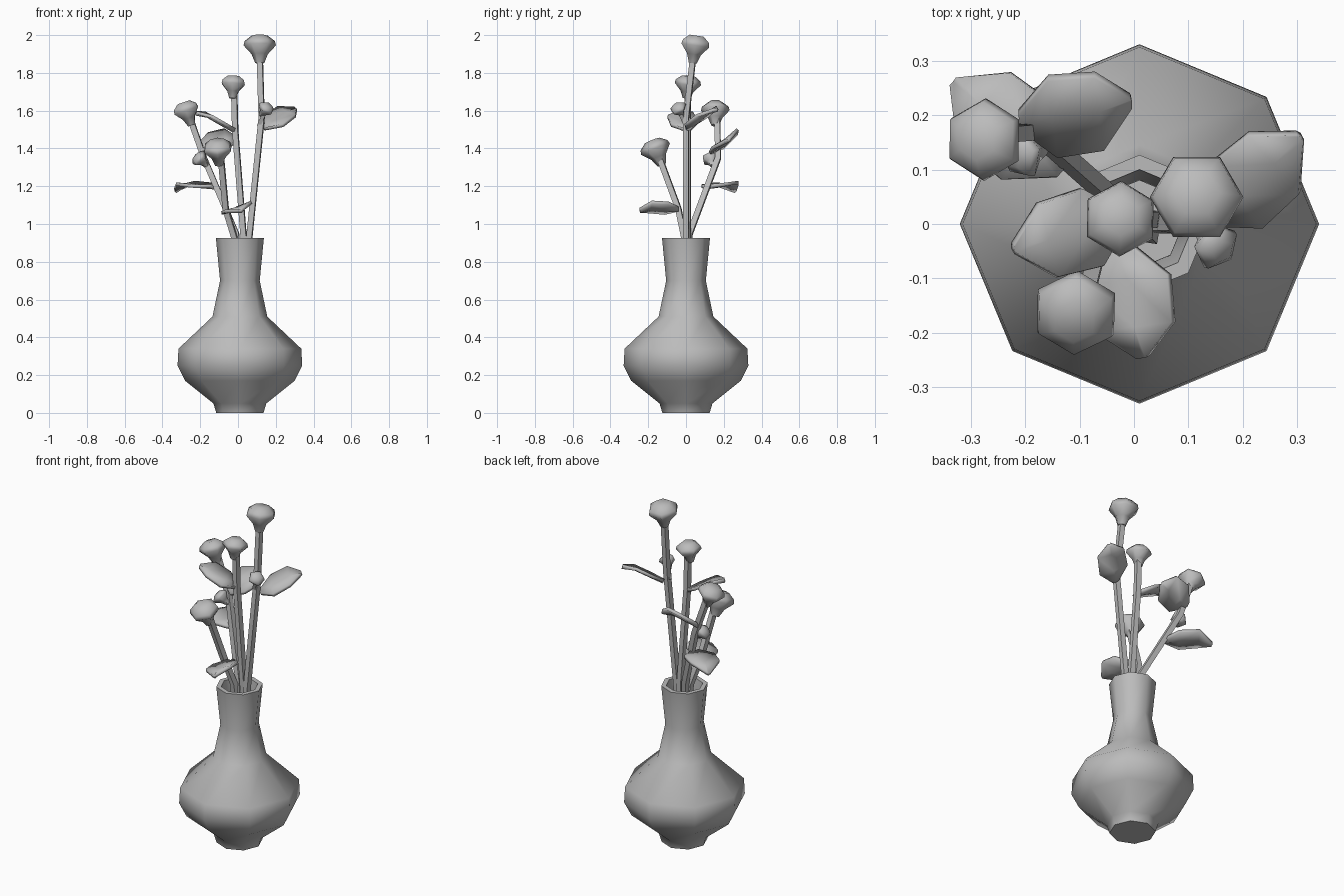
import bpy, bmesh, math
from mathutils import Vector

cube = bpy.data.objects.get("Cube")
if cube:
    bpy.data.objects.remove(cube)

grey = bpy.data.materials.new("plain_grey")
grey.use_nodes = True
grey.diffuse_color = (0.5, 0.5, 0.5, 1)
grey.node_tree.nodes["Principled BSDF"].inputs["Base Color"].default_value = (0.5, 0.5, 0.5, 1)


def finish(name, bm, angle=50):
    bmesh.ops.recalc_face_normals(bm, faces=bm.faces)
    mesh = bpy.data.meshes.new(name)
    bm.to_mesh(mesh)
    bm.free()
    mesh.materials.append(grey)
    mesh.shade_smooth()
    mesh.set_sharp_from_angle(angle=math.radians(angle))
    obj = bpy.data.objects.new(name, mesh)
    bpy.context.collection.objects.link(obj)
    return obj


def loft(name, rings, sides, turn=0.0, angle=50):
    """Skin rings given as (centre, axis, radius), capped at both ends."""
    bm = bmesh.new()
    loops = []
    for centre, axis, radius in rings:
        axis = Vector(axis).normalized()
        u = (Vector((1, 0, 0)) - axis * axis.x).normalized()
        v = axis.cross(u)
        angles = [turn + math.tau * i / sides for i in range(sides)]
        loops.append([bm.verts.new(Vector(centre) + (u * math.cos(a) + v * math.sin(a)) * radius)
                      for a in angles])
    for a, b in zip(loops, loops[1:]):
        for i in range(sides):
            j = (i + 1) % sides
            bm.faces.new((a[i], a[j], b[j], b[i]))
    bm.faces.new(loops[0])
    bm.faces.new(loops[-1])
    return finish(name, bm, angle)


def stem(name, points, radius=0.021):
    pts = [Vector(p) for p in points]
    rings = []
    for i, p in enumerate(pts):
        axis = pts[min(i + 1, len(pts) - 1)] - pts[max(i - 1, 0)]
        rings.append((p, axis, radius))
    loft(name, rings, 4, math.pi / 5)


def bloom(name, centre, axis, size, turn=0.0, sides=6):
    """Flared cup with a shallow domed top."""
    axis = Vector(axis).normalized()
    profile = [(-1.15, 0.28), (-0.6, 0.5), (-0.05, 1.0), (0.22, 0.93), (0.55, 0.5)]
    rings = [(Vector(centre) + axis * h * size, axis, r * size) for h, r in profile]
    loft(name, rings, sides, turn, 65)


def leaf(name, base, tip, side, bend=0.015):
    """Broad pointed leaf; side is the half-width vector."""
    base, tip, side = Vector(base), Vector(tip), Vector(side)
    up = (tip - base).cross(side).normalized()
    if up.z < 0:
        up = -up
    bm = bmesh.new()
    rows = []
    for t, w, lift in ((0, 0.2, 0), (0.3, 0.95, 0.4), (0.72, 0.9, 1), (1, 0.12, 0)):
        mid = base.lerp(tip, t) + up * bend * lift
        rows.append([bm.verts.new(mid + side * w * s - up * 0.008 * (1 - abs(s)))
                     for s in (-1, 0, 1)])
    for a, b in zip(rows, rows[1:]):
        for i in range(2):
            bm.faces.new((a[i], a[i + 1], b[i + 1], b[i]))
    obj = finish(name, bm)
    mod = obj.modifiers.new("thickness", "SOLIDIFY")
    mod.thickness = 0.018
    mod.offset = 0


# Vase: outer wall, rim and inner wall
vase = [(0, 0.125), (0.05, 0.14), (0.17, 0.29), (0.25, 0.33), (0.34, 0.325), (0.51, 0.145),
        (0.7, 0.105), (0.925, 0.127), (0.925, 0.1), (0.7, 0.08), (0.5, 0.1)]
loft("vase", [((0.01, 0, z), (0, 0, 1), r) for z, r in vase], 8)

# Stems
stem("tall_stem", [(0.03, 0, 0.52), (0.06, 0, 0.93), (0.125, 0, 1.56), (0.115, 0.04, 1.9)])
stem("middle_stem", [(0.04, 0.01, 0.52), (0.03, 0.01, 0.93), (-0.015, 0.01, 1.5), (-0.02, 0.01, 1.7)])
stem("back_stem", [(0.03, -0.02, 0.52), (-0.01, 0.02, 0.95), (-0.18, 0.17, 1.35), (-0.26, 0.165, 1.58)])
stem("front_stem", [(0, 0.02, 0.52), (-0.02, -0.01, 0.93), (-0.065, -0.04, 1.08), (-0.09, -0.14, 1.35)])
stem("side_bud_stalk", [(0.11, 0, 1.52), (0.15, -0.04, 1.61)], 0.014)
stem("back_bud_stalk", [(-0.16, 0.15, 1.3), (-0.21, 0.13, 1.35)], 0.014)

# Flowers and buds
bloom("tall_flower", (0.115, 0.05, 1.95), (0.0, 0.15, 1), 0.086)
bloom("middle_flower", (-0.025, 0.01, 1.745), (0.05, 0.1, 1), 0.07, 0.5)
bloom("back_flower", (-0.275, 0.155, 1.605), (-0.35, 0, 1), 0.076, 0.5)
bloom("front_flower", (-0.107, -0.163, 1.4), (-0.08, -0.4, 1), 0.082, 0.5)
bloom("side_bud", (0.15, -0.04, 1.612), (0.5, -0.4, 0.7), 0.046, 0.4, 5)
bloom("back_bud", (-0.205, 0.13, 1.345), (-0.7, -0.2, 0.6), 0.048, 0.4, 5)

# Leaves
leaf("right_leaf", (0.14, 0.01, 1.51), (0.305, 0.16, 1.61), (0.052, -0.06, -0.025))
leaf("upper_leaf", (-0.02, 0.01, 1.5), (-0.22, -0.045, 1.59), (0.02, -0.075, -0.01))
leaf("back_leaf", (-0.21, 0.19, 1.41), (-0.005, 0.225, 1.45), (-0.01, 0.075, 0.055))
leaf("low_leaf", (-0.13, 0.1, 1.2), (-0.33, 0.26, 1.18), (0.055, 0.07, 0.005), 0.03)
leaf("front_leaf", (-0.02, -0.04, 1.08), (0.015, -0.245, 1.075), (0.08, 0.01, 0.028))
